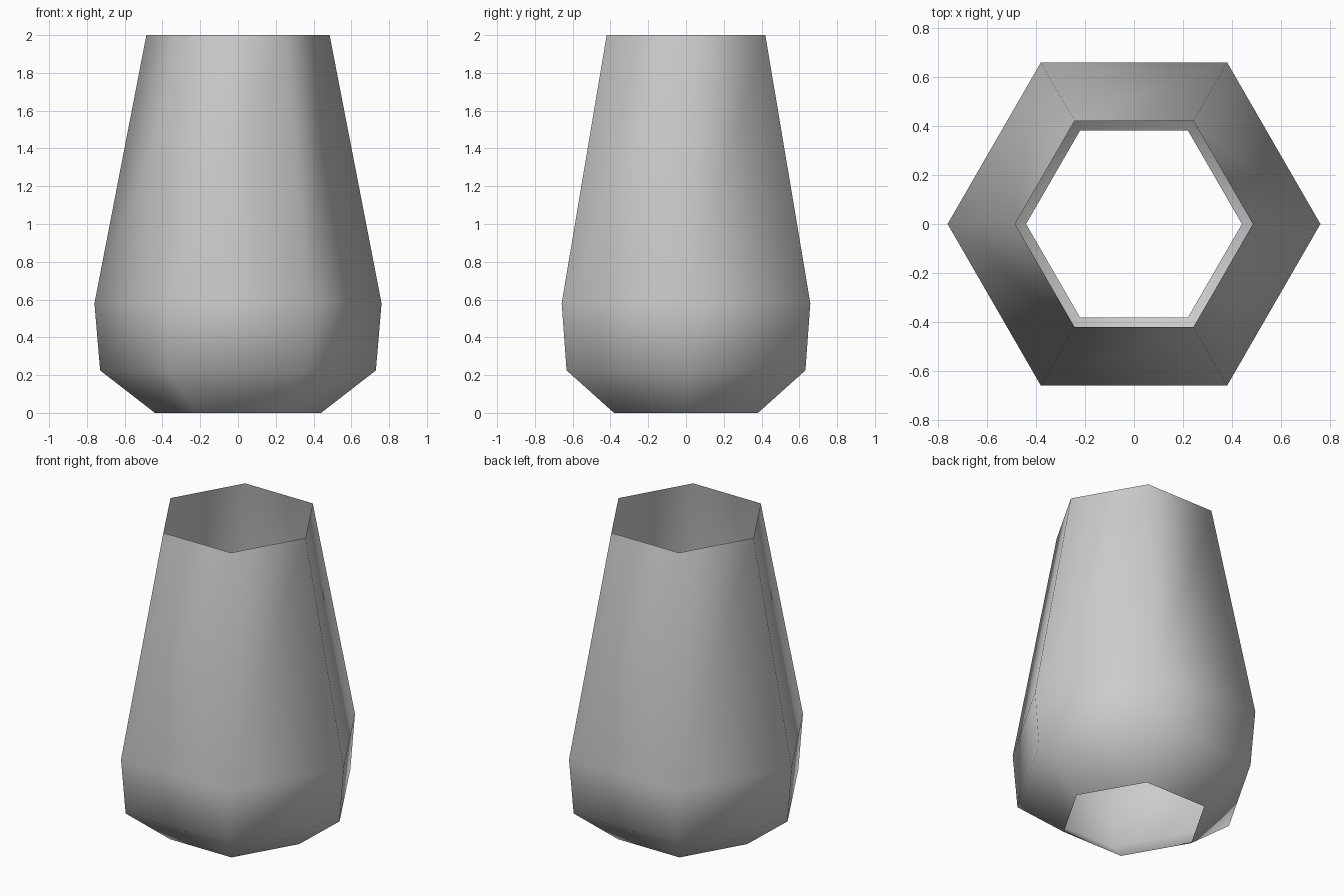
import bpy
import bmesh
from math import cos, sin, tau

cube = bpy.data.objects.get("Cube")
if cube:
    bpy.data.objects.remove(cube, do_unlink=True)

SIDES = 6
# Radius and height of each ring, from the lower rim to the upper rim
PROFILE = [(0.44, 0.0), (0.73, 0.225), (0.76, 0.58), (0.485, 2.0)]

# Plain grey surface
grey = bpy.data.materials.new("plain_grey")
grey.use_nodes = True
colour = (0.6, 0.6, 0.6, 1.0)
grey.diffuse_color = colour
grey.node_tree.nodes["Principled BSDF"].inputs["Base Color"].default_value = colour

# Six-sided shell, open at both ends, with corners on the x axis
bm = bmesh.new()
rings = [
    [bm.verts.new((r * cos(tau * i / SIDES), r * sin(tau * i / SIDES), z))
     for i in range(SIDES)]
    for r, z in PROFILE
]
for low, high in zip(rings, rings[1:]):
    for i in range(SIDES):
        j = (i + 1) % SIDES
        bm.faces.new((low[i], low[j], high[j], high[i]))

# Smooth shading runs across every edge
for face in bm.faces:
    face.smooth = True

mesh = bpy.data.meshes.new("vase_shell")
bm.to_mesh(mesh)
bm.free()
mesh.materials.append(grey)
vase = bpy.data.objects.new("vase_shell", mesh)
bpy.context.collection.objects.link(vase)
